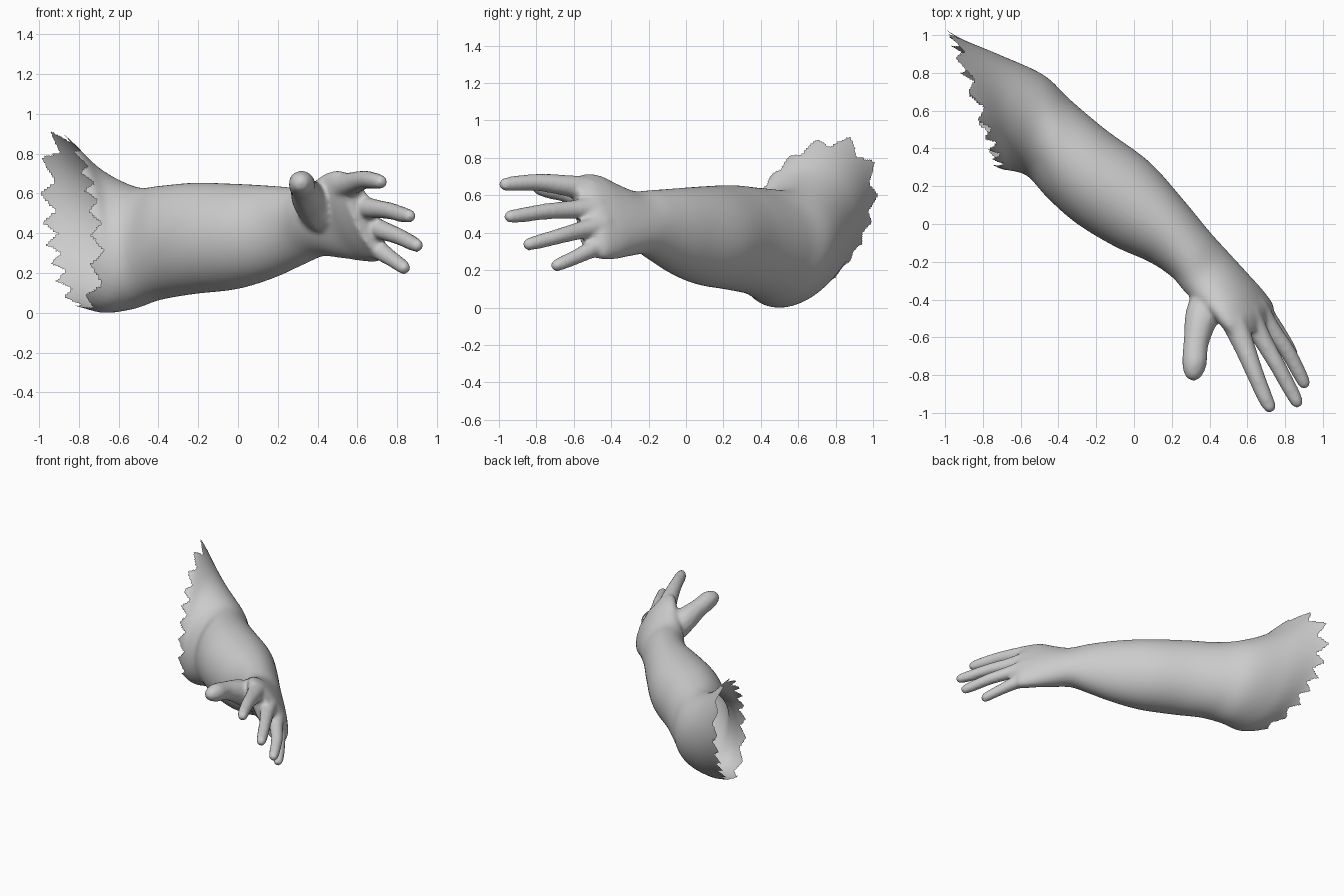
import bpy, bmesh, math
from mathutils import Vector, Matrix

if "Cube" in bpy.data.objects:
    bpy.data.objects.remove(bpy.data.objects["Cube"])

skin = bpy.data.materials.new("skin grey")
skin.use_nodes = True
colour = (0.6, 0.6, 0.6, 1)
skin.diffuse_color = colour
skin.node_tree.nodes["Principled BSDF"].inputs["Base Color"].default_value = colour


def spline(points, steps):
    """Catmull-Rom through tuples of any length."""
    out = []
    for i in range(len(points) - 1):
        p0, p1 = points[max(i - 1, 0)], points[i]
        p2, p3 = points[i + 1], points[min(i + 2, len(points) - 1)]
        for s in range(steps):
            t = s / steps
            out.append([0.5 * (2 * b + (c - a) * t + (2 * a - 5 * b + 4 * c - d) * t * t
                               + (3 * b - a - 3 * c + d) * t ** 3)
                        for a, b, c, d in zip(p0, p1, p2, p3)])
    return out + [list(points[-1])]


def loft(bm, sections, sides=48):
    """Upright ellipses: inner x, y, outer x, y, low z, high z, lean."""
    rings = []
    for ax, ay, bx, by, low, high, lean in spline(sections, 6):
        ring = []
        for k in range(sides):
            a = math.tau * k / sides
            w = 0.5 + 0.5 * math.cos(a - lean)
            z = (low + high) / 2 + (high - low) / 2 * math.sin(a)
            ring.append(bm.verts.new((ax + (bx - ax) * w, ay + (by - ay) * w, z)))
        rings.append(ring)
    for r, s in zip(rings, rings[1:]):
        for k in range(sides):
            j = (k + 1) % sides
            bm.faces.new((r[k], r[j], s[j], s[k]))
    bm.faces.new(rings[0])
    bm.faces.new(rings[-1])


def digit(bm, path):
    """Overlapping balls along a path of x, y, z, radius."""
    for x, y, z, r in spline(path, 8):
        bmesh.ops.create_icosphere(bm, subdivisions=2, radius=r,
                                   matrix=Matrix.Translation((x, y, z)))


bm = bmesh.new()

# Upper arm stump, elbow, forearm, wrist and palm
loft(bm, [
    (-.83, .34, -1.10, 1.12, .06, 1.0, .4),
    (-.70, .29, -.95, 1.0, .02, .88, .4),
    (-.64, .28, -.72, .90, -.005, .72, .3),
    (-.56, .25, -.48, .79, .015, .63, .15),
    (-.45, .13, -.34, .66, .06, .635, 0),
    (-.30, .00, -.15, .50, .09, .65, 0),
    (-.10, -.12, .08, .33, .115, .645, 0),
    (.08, -.20, .26, .13, .17, .635, 0),
    (.20, -.28, .40, -.04, .235, .625, -.1),
    (.27, -.36, .50, -.15, .28, .62, -.3),
    (.34, -.42, .61, -.27, .27, .66, -.5),
    (.41, -.48, .69, -.36, .255, .70, -.7),
    (.47, -.55, .74, -.44, .255, .71, -.8),
    (.54, -.61, .73, -.53, .29, .69, -.9)])

# Fingers, from index to little, then thumb
digit(bm, [(.53, -.52, .63, .07), (.585, -.65, .65, .058), (.64, -.79, .665, .048),
           (.69, -.91, .66, .043), (.717, -.965, .655, .036)])
digit(bm, [(.61, -.48, .53, .065), (.68, -.61, .52, .052), (.76, -.75, .51, .045),
           (.83, -.88, .49, .041), (.862, -.94, .483, .035)])
digit(bm, [(.65, -.44, .44, .06), (.73, -.56, .41, .05), (.81, -.67, .38, .044),
           (.87, -.78, .35, .04), (.90, -.84, .335, .035)])
digit(bm, [(.64, -.42, .35, .065), (.71, -.50, .31, .05), (.77, -.58, .27, .042),
           (.82, -.66, .235, .038), (.835, -.69, .222, .034)])
digit(bm, [(.42, -.38, .50, .11), (.36, -.49, .57, .092), (.33, -.62, .62, .07),
           (.32, -.73, .645, .068), (.315, -.78, .65, .052)])

bmesh.ops.recalc_face_normals(bm, faces=bm.faces)
mesh = bpy.data.meshes.new("arm")
bm.to_mesh(mesh)
bm.free()
arm = bpy.data.objects.new("arm", mesh)
bpy.context.collection.objects.link(arm)

# Blend all parts into one skin
fuse = arm.modifiers.new("fuse", "REMESH")
fuse.mode = "VOXEL"
fuse.voxel_size = 0.012
soften = arm.modifiers.new("soften", "SMOOTH")
soften.factor = 0.5
soften.iterations = 8
bpy.context.view_layer.update()
fused = bpy.data.meshes.new_from_object(arm.evaluated_get(bpy.context.evaluated_depsgraph_get()))
arm.modifiers.clear()
arm.data = fused

# Open the stump with a torn zigzag edge
bm = bmesh.new()
bm.from_mesh(fused)


def beyond_tear(p):
    turn = math.atan2(p.z - .45, p.y - .65) / math.tau
    tooth = abs((turn * 17) % 1 - .5) * 2
    return p.x + .35 * p.y < -.575 - .06 * tooth


bmesh.ops.delete(bm, geom=[f for f in bm.faces if beyond_tear(f.calc_center_median())],
                 context="FACES")
floor = min(v.co.z for v in bm.verts)
bmesh.ops.translate(bm, verts=bm.verts, vec=Vector((0, 0, -floor)))
for f in bm.faces:
    f.smooth = True
    f.material_index = 0
bm.to_mesh(fused)
bm.free()
fused.materials.clear()
fused.materials.append(skin)
